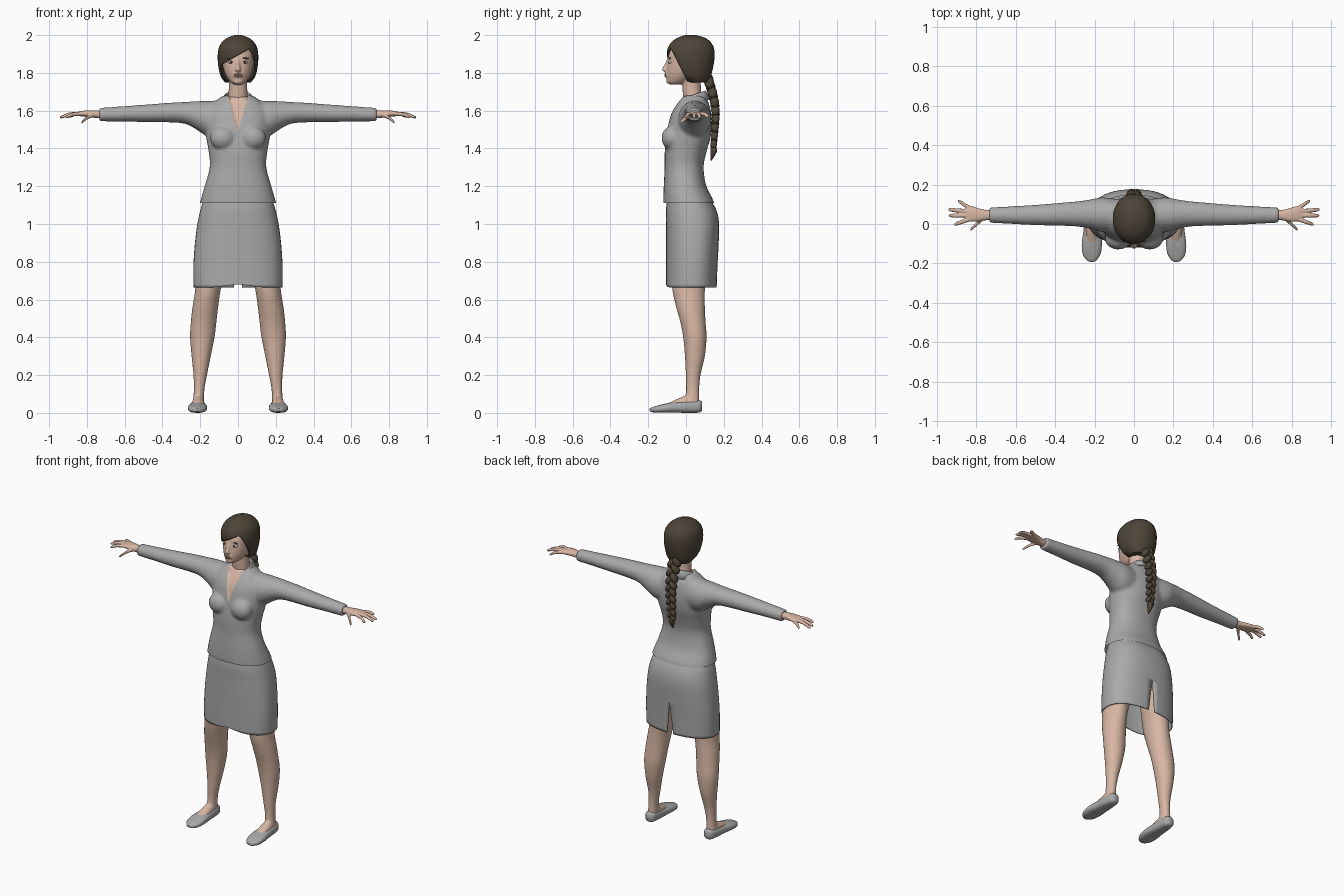
import bpy, bmesh, math
from mathutils import Vector, Matrix

cube = bpy.data.objects.get("Cube")
if cube:
    bpy.data.objects.remove(cube, do_unlink=True)


def material(name, r, g, b):
    m = bpy.data.materials.new(name)
    m.use_nodes = True
    m.diffuse_color = (r, g, b, 1)
    shader = m.node_tree.nodes["Principled BSDF"]
    shader.inputs["Base Color"].default_value = (r, g, b, 1)
    shader.inputs["Roughness"].default_value = 0.8
    return m


CLOTH = material("grey cloth", 0.4, 0.4, 0.4)
SKIN = material("skin", 0.68, 0.47, 0.37)
HAIR = material("dark brown hair", 0.075, 0.058, 0.04)
LIPS = material("lips", 0.55, 0.29, 0.24)
WHITE = material("eye white", 0.75, 0.72, 0.7)
IRIS = material("dark iris", 0.05, 0.035, 0.025)


def spline(points, steps):
    """Smooth curve through stations of any dimension."""
    pts = [Vector(p) for p in points]
    out = []
    for i in range(len(pts) - 1):
        a, b, c = pts[max(i - 1, 0)], pts[i], pts[i + 1]
        d = pts[min(i + 2, len(pts) - 1)]
        for k in range(steps):
            t = k / steps
            out.append(0.5 * (2 * b + (c - a) * t + (2 * a - 5 * b + 4 * c - d) * t * t
                              + (3 * b - a - 3 * c + d) * t ** 3))
    return out + [pts[-1]]


def loft(bm, stations, axis, power=2.0, segs=32, steps=4, caps=(True, True)):
    """Station: place on axis, two centre values, two radii."""
    others = [i for i in range(3) if i != axis]
    rings = []
    for s in spline(stations, steps):
        ring = []
        for k in range(segs):
            a = 2 * math.pi * k / segs
            p = Vector((0, 0, 0))
            p[axis] = s[0]
            for n, w in enumerate((math.cos(a), math.sin(a))):
                p[others[n]] = s[1 + n] + s[3 + n] * math.copysign(abs(w) ** (2 / power), w)
            ring.append(bm.verts.new(p))
        rings.append(ring)
    for lo, hi in zip(rings, rings[1:]):
        for k in range(segs):
            n = (k + 1) % segs
            bm.faces.new((lo[k], lo[n], hi[n], hi[k]))
    for ring, wanted in zip((rings[0], rings[-1]), caps):
        if wanted:
            bm.faces.new(ring)


def body(rows):
    """Rows of height, front y, back y, half width."""
    return [(z, 0, (f + b) / 2, w, (b - f) / 2) for z, f, b, w in rows]


def ball(bm, place, radii, tilt=0.0):
    m = Matrix.Translation(place) @ Matrix.Rotation(tilt, 4, 'Y') @ Matrix.Diagonal((*radii, 1))
    bmesh.ops.create_uvsphere(bm, u_segments=20, v_segments=12, radius=1, matrix=m)


def flip(bm, side):
    if side < 0:
        bmesh.ops.scale(bm, vec=(-1, 1, 1), verts=bm.verts)


def activate(ob):
    bpy.ops.object.select_all(action='DESELECT')
    ob.select_set(True)
    bpy.context.view_layer.objects.active = ob


def finish(name, bm, *mats, voxel=0, relax=0, thickness=0):
    bmesh.ops.recalc_face_normals(bm, faces=bm.faces)
    me = bpy.data.meshes.new(name)
    bm.to_mesh(me)
    bm.free()
    ob = bpy.data.objects.new(name, me)
    bpy.context.collection.objects.link(ob)
    for m in mats:
        me.materials.append(m)
    activate(ob)
    if voxel:
        fuse = ob.modifiers.new("fuse", 'REMESH')
        fuse.mode, fuse.voxel_size = 'VOXEL', voxel
        bpy.ops.object.modifier_apply(modifier="fuse")
        soft = ob.modifiers.new("soften", 'SMOOTH')
        soft.iterations = relax
        bpy.ops.object.modifier_apply(modifier="soften")
    bpy.ops.object.shade_smooth_by_angle(angle=math.radians(50))
    if thickness:
        shell = ob.modifiers.new("thickness", 'SOLIDIFY')
        shell.thickness, shell.offset = thickness, -1
    return ob


def cut(bm, point, normal, clear=False):
    geom = bm.verts[:] + bm.edges[:] + bm.faces[:]
    bmesh.ops.bisect_plane(bm, geom=geom, plane_co=point, plane_no=normal, clear_outer=clear)


def remove(bm, rule):
    doomed = [f for f in bm.faces if rule(f.calc_center_median())]
    bmesh.ops.delete(bm, geom=doomed, context='FACES')


SIDES = (("left", 1), ("right", -1))

# Shirt: torso, bust and sleeves fused into one skin
bm = bmesh.new()
loft(bm, body([(1.06, -.115, .155, .21), (1.12, -.12, .147, .2), (1.2, -.118, .108, .177),
               (1.3, -.113, .093, .15), (1.38, -.113, .108, .155), (1.45, -.105, .128, .167),
               (1.52, -.095, .137, .172), (1.58, -.08, .134, .168), (1.62, -.06, .127, .15),
               (1.65, -.04, .116, .12), (1.68, -.02, .1, .08)]), 2, 2.3)
for _, s in SIDES:
    ball(bm, (.08 * s, -.078, 1.455), (.068, .052, .062))
    arm = bmesh.new()
    loft(arm, [(.08, .045, 1.55, .08, .105), (.16, .047, 1.557, .088, .095), (.22, .05, 1.575, .075, .075),
               (.28, .051, 1.588, .065, .058), (.36, .05, 1.59, .059, .052), (.48, .046, 1.586, .053, .047),
               (.6, .045, 1.583, .046, .041), (.735, .045, 1.579, .039, .036)], 0)
    flip(arm, s)
    piece = bpy.data.meshes.new("sleeve piece")
    bmesh.ops.recalc_face_normals(arm, faces=arm.faces)
    arm.to_mesh(piece)
    arm.free()
    bm.from_mesh(piece)
    bpy.data.meshes.remove(piece)
shirt = finish("shirt", bm, CLOTH, SKIN, voxel=.009, relax=6)

# Straight hem and open V neckline cut into the shirt
bm = bmesh.new()
bm.from_mesh(shirt.data)
cut(bm, (0, 0, 1.11), (0, 0, -1), True)
V_LOW, V_SLOPE = 1.49, .28
for s in (1, -1):
    cut(bm, (0, 0, V_LOW), (s, 0, -V_SLOPE))
for f in bm.faces:
    c = f.calc_center_median()
    f.material_index = int(c.y < .03 and abs(c.x) < V_SLOPE * (c.z - V_LOW))
    f.smooth = True
bm.normal_update()
inner = [v for v in bm.verts if all(f.material_index for f in v.link_faces)]
for v, n in [(v, v.normal.copy()) for v in inner]:
    v.co -= n * .007
bm.to_mesh(shirt.data)
bm.free()

# Folded collar, lower at the open front
bm = bmesh.new()
rows = []
for radius, z in ((.06, 1.65), (.064, 1.69), (.068, 1.706), (.075, 1.7), (.094, 1.66)):
    row = []
    for k in range(33):
        a = math.radians(-145 + 290 * k / 32)
        drop = .045 * (1 - math.cos(a)) / 2
        row.append(bm.verts.new((radius * math.sin(a), .035 + radius * math.cos(a), z - drop)))
    rows.append(row)
for lo, hi in zip(rows, rows[1:]):
    for k in range(32):
        bm.faces.new((lo[k], lo[k + 1], hi[k + 1], hi[k]))
finish("collar", bm, CLOTH, thickness=.004)

# Skirt with a raised front hem and a back slit
bm = bmesh.new()
loft(bm, body([(.665, -.105, .163, .235), (.78, -.105, .167, .236), (.9, -.105, .173, .228),
               (1.0, -.105, .175, .215), (1.07, -.106, .162, .2), (1.13, -.1, .13, .182)]),
     2, 2.4, 48, 5, (False, True))
for v in bm.verts:
    if v.co.z < .67 and v.co.y < 0:
        v.co.z += .016 * max(0, 1 - abs(v.co.x) / .12)
SLIT_TOP, SLIT_SLOPE = .87, .11
for s in (1, -1):
    cut(bm, (0, 0, SLIT_TOP), (s, 0, SLIT_SLOPE))
remove(bm, lambda c: c.y > .05 and abs(c.x) < SLIT_SLOPE * (SLIT_TOP - c.z))
finish("skirt", bm, CLOTH, thickness=.006)

for side, s in SIDES:
    # Leg with foot
    bm = bmesh.new()
    loft(bm, [(.95, .12, .03, .085, .1), (.8, .14, .025, .08, .095), (.66, .158, .014, .068, .087),
              (.56, .173, .024, .068, .076), (.48, .182, .037, .068, .067), (.4, .189, .047, .065, .062),
              (.3, .195, .047, .051, .053), (.2, .2, .038, .036, .039), (.12, .206, .035, .028, .035),
              (.04, .21, .033, .031, .04)], 2)
    loft(bm, [(.06, .21, .05, .028, .035), (.01, .21, .05, .032, .042), (-.04, .211, .044, .034, .033),
              (-.08, .212, .034, .032, .024), (-.11, .213, .03, .02, .016)], 1)
    flip(bm, s)
    finish(side + "_leg", bm, SKIN, voxel=.008, relax=3)

    # Flat slip-on shoe
    bm = bmesh.new()
    loft(bm, [(.086, .21, .035, .016, .022), (.07, .21, .034, .032, .032), (.02, .211, .032, .04, .032),
              (-.04, .212, .03, .045, .029), (-.1, .214, .026, .051, .025), (-.15, .215, .02, .046, .019),
              (-.18, .215, .017, .028, .013), (-.192, .215, .016, .01, .007)], 1, 2.6)
    flip(bm, s)
    finish(side + "_shoe", bm, CLOTH)

    # Hand: palm, four fingers and thumb
    bm = bmesh.new()
    loft(bm, [(.71, .045, 1.58, .025, .021), (.75, .045, 1.581, .026, .02), (.79, .046, 1.584, .034, .018),
              (.83, .052, 1.584, .04, .014), (.855, .055, 1.582, .036, .009)], 0, 2.3)
    for base, tip in (((.835, .024, 1.583), (.912, -.003, 1.566)), ((.845, .044, 1.584), (.94, .042, 1.565)),
                      ((.845, .064, 1.584), (.943, .073, 1.565)), ((.835, .082, 1.582), (.893, .118, 1.568)),
                      ((.765, .03, 1.577), (.83, -.029, 1.537))):
        a, b = Vector(base), Vector(tip)
        mid = a.lerp(b, .5) + Vector((0, 0, .006))
        loft(bm, [(*a, .012, .011), (*mid, .011, .01), (*a.lerp(b, .9), .009, .008), (*b, .004, .004)],
             0, 2, 12, 3)
    flip(bm, s)
    finish(side + "_hand", bm, SKIN, voxel=.004, relax=2)

    # Eye, iris and brow
    for part, mat, place, radii in (("eye", WHITE, (.036, -.082, 1.857), (.016, .01, .008)),
                                    ("iris", IRIS, (.036, -.09, 1.857), (.007, .003, .007)),
                                    ("brow", HAIR, (.038, -.086, 1.878), (.021, .006, .003))):
        bm = bmesh.new()
        ball(bm, (place[0] * s, *place[1:]), radii, .1 * s if part == "brow" else 0)
        finish(side + "_" + part, bm, mat)

# Head, nose, mouth bulge and neck fused together
bm = bmesh.new()
loft(bm, body([(1.738, -.085, -.03, .022), (1.752, -.1, .01, .042), (1.785, -.104, .055, .064),
               (1.82, -.103, .09, .077), (1.86, -.098, .118, .085), (1.9, -.091, .125, .088),
               (1.94, -.068, .11, .074), (1.97, -.03, .08, .045)]), 2)
loft(bm, [(1.875, 0, -.092, .008, .008), (1.85, 0, -.1, .009, .011), (1.828, 0, -.109, .012, .015),
          (1.815, 0, -.11, .016, .016), (1.804, 0, -.104, .012, .01)], 2, 2, 16)
ball(bm, (0, -.098, 1.788), (.028, .015, .016))
ball(bm, (0, -.09, 1.755), (.024, .014, .014))
loft(bm, [(1.6, 0, .042, .06, .052), (1.66, 0, .036, .053, .05), (1.72, 0, .03, .049, .049),
          (1.8, 0, .028, .05, .05)], 2)
finish("head", bm, SKIN, voxel=.005, relax=3)

bm = bmesh.new()
ball(bm, (0, -.107, 1.792), (.022, .007, .0045))
ball(bm, (0, -.107, 1.784), (.019, .008, .005))
finish("lips", bm, LIPS)

# Hair cap with a slanted fringe and an opening for the face
bm = bmesh.new()
loft(bm, body([(1.75, .01, .115, .068), (1.775, -.04, .128, .088), (1.81, -.075, .139, .1),
               (1.86, -.096, .149, .107), (1.91, -.101, .151, .106), (1.95, -.087, .14, .094),
               (1.982, -.052, .108, .064), (2.0, -.005, .055, .02)]), 2, 2.1, 40, 5)
SLANT, FRINGE = .5, .55
cut(bm, (0, -.045, 1.86), (0, 1, SLANT))
cut(bm, (0, 0, 1.893), (-FRINGE, 0, 1))
remove(bm, lambda c: c.y + .045 < SLANT * (1.86 - c.z) and c.z < 1.893 + FRINGE * c.x)
finish("hair", bm, HAIR, thickness=.006)

# Plait of alternating lobes, tied above a loose tip
bm = bmesh.new()
path = spline([(.118, 1.765), (.146, 1.67), (.157, 1.58), (.152, 1.49), (.146, 1.41)], 4)
for i, (y, z) in enumerate(path):
    size = 1 - .4 * i / len(path)
    s = 1 if i % 2 else -1
    ball(bm, (.017 * s * size, y, z), (.022 * size, .027 * size, .036 * size), -.6 * s)
loft(bm, [(1.41, 0, .146, .011, .011), (1.39, 0, .147, .018, .018), (1.365, 0, .142, .013, .013),
          (1.335, 0, .132, .003, .003)], 2, 2, 12)
finish("plait", bm, HAIR)
